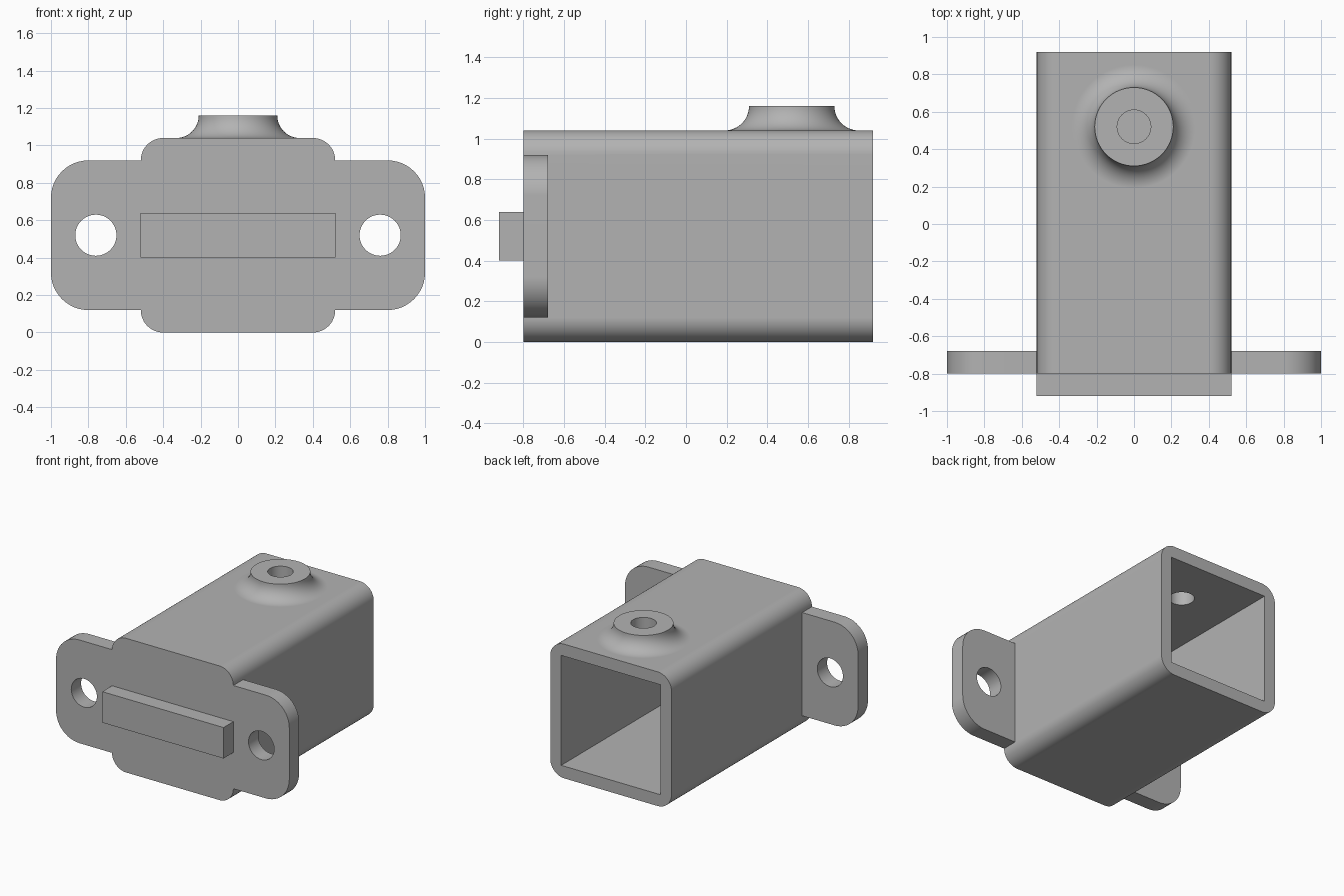
import bpy
import bmesh
from math import cos, sin, pi, radians
from mathutils import Matrix, Vector

cube = bpy.data.objects.get("Cube")
if cube:
    bpy.data.objects.remove(cube, do_unlink=True)

grey = bpy.data.materials.new("plain grey")
grey.use_nodes = True
colour = (0.45, 0.45, 0.45, 1)
grey.diffuse_color = colour
grey.node_tree.nodes["Principled BSDF"].inputs["Base Color"].default_value = colour

MID_Z = 0.52
FRONT, BACK, PLATE_BACK = -0.8, 0.92, -0.68
WALL = 0.094


def make_object(name, bm):
    bmesh.ops.recalc_face_normals(bm, faces=bm.faces)
    mesh = bpy.data.meshes.new(name)
    bm.to_mesh(mesh)
    bm.free()
    mesh.materials.append(grey)
    obj = bpy.data.objects.new(name, mesh)
    bpy.context.collection.objects.link(obj)
    return obj


def rounded_block(name, half_x, half_z, radius, y0, y1, steps=12):
    """Rounded rectangle in x-z, centred on MID_Z, extruded along y."""
    bm = bmesh.new()
    points = []
    corners = [(1, 1), (-1, 1), (-1, -1), (1, -1)]
    for i, (sx, sz) in enumerate(corners):
        for k in range(steps + 1 if radius else 1):
            a = (i + k / steps) * pi / 2
            points.append((sx * (half_x - radius) + radius * cos(a), y0,
                           MID_Z + sz * (half_z - radius) + radius * sin(a)))
    face = bm.faces.new([bm.verts.new(p) for p in points])
    moved = bmesh.ops.extrude_face_region(bm, geom=[face])["geom"]
    verts = [v for v in moved if isinstance(v, bmesh.types.BMVert)]
    bmesh.ops.translate(bm, verts=verts, vec=Vector((0, y1 - y0, 0)))
    return make_object(name, bm)


def cylinder(name, radius, depth, location, axis):
    bm = bmesh.new()
    turn = Matrix.Rotation(pi / 2, 4, "X") if axis == "Y" else Matrix()
    bmesh.ops.create_cone(bm, cap_ends=True, segments=48, radius1=radius,
                          radius2=radius, depth=depth,
                          matrix=Matrix.Translation(location) @ turn)
    return make_object(name, bm)


def lathe(name, profile, location, segments=64):
    """Closed solid from (radius, z) rings turned about z."""
    bm = bmesh.new()
    rings = [[bm.verts.new((location[0] + r * cos(2 * pi * k / segments),
                            location[1] + r * sin(2 * pi * k / segments), z))
              for k in range(segments)] for r, z in profile]
    for low, high in zip(rings, rings[1:]):
        for k in range(segments):
            n = (k + 1) % segments
            bm.faces.new((low[k], low[n], high[n], high[k]))
    bm.faces.new(rings[0])
    bm.faces.new(rings[-1])
    return make_object(name, bm)


# Housing with rounded long edges
housing = rounded_block("housing", 0.52, 0.52, 0.12, FRONT, BACK)

# Mounting flange crossing the front end
flange = rounded_block("mounting_flange", 1.0, 0.4, 0.2, FRONT, PLATE_BACK)

# Screw boss flaring into the roof with a concave fillet
fillet = [(0.33 - 0.12 * sin(t * pi / 24), 1.16 - 0.12 * cos(t * pi / 24))
          for t in range(13)]
boss = lathe("screw_boss", [(0.33, 1.0)] + fillet, (0, 0.52))

# Cutters: open cavity, boss bore and flange holes
cavity = rounded_block("cavity_cutter", 0.52 - WALL, 0.52 - WALL, 0, PLATE_BACK, 1.1)
bore = cylinder("bore_cutter", 0.09, 0.6, (0, 0.52, 1.1), "Z")
holes = [cylinder("flange_hole_cutter", 0.11, 0.5, (s * 0.76, FRONT, MID_Z), "Y")
         for s in (-1, 1)]

# Join and cut into one clean shell
steps = [(flange, "UNION"), (boss, "UNION"), (cavity, "DIFFERENCE"), (bore, "DIFFERENCE")]
steps += [(h, "DIFFERENCE") for h in holes]
for tool, operation in steps:
    mod = housing.modifiers.new(tool.name, "BOOLEAN")
    mod.object, mod.operation, mod.solver = tool, operation, "EXACT"
graph = bpy.context.evaluated_depsgraph_get()
shell = bpy.data.meshes.new_from_object(housing.evaluated_get(graph))
housing.modifiers.clear()
housing.data = shell
for tool, _ in steps:
    bpy.data.objects.remove(tool, do_unlink=True)

# Raised bar across the front face
bar = rounded_block("front_bar", 0.52, 0.12, 0, -0.92, FRONT)

# Smooth fillets, crisp edges
bpy.ops.object.select_all(action="DESELECT")
housing.select_set(True)
bpy.context.view_layer.objects.active = housing
bpy.ops.object.shade_smooth_by_angle(angle=radians(30))
weighted = housing.modifiers.new("weighted_normals", "WEIGHTED_NORMAL")
weighted.keep_sharp = True
